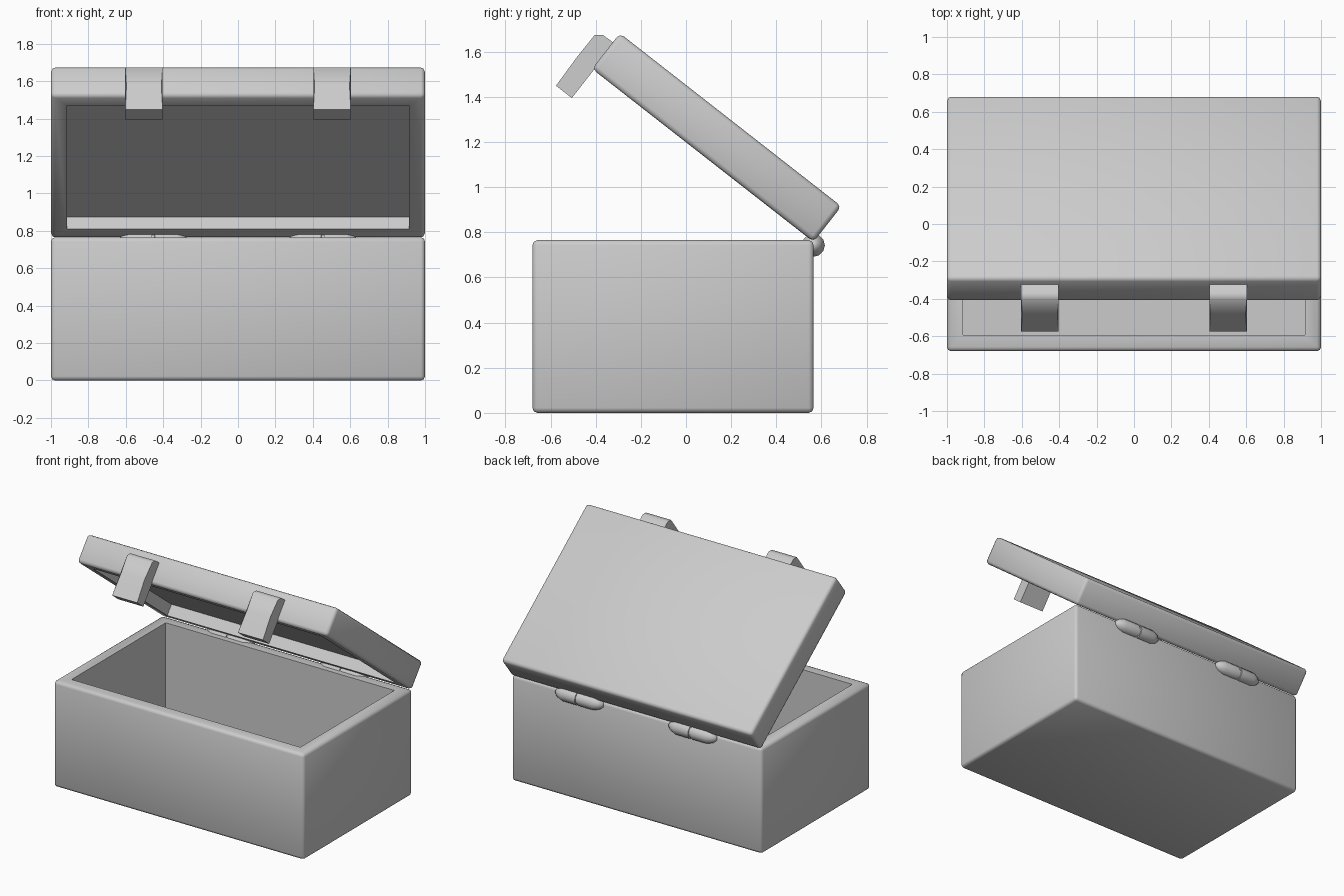
import bpy, bmesh, math
from mathutils import Matrix, Vector

if "Cube" in bpy.data.objects:
    bpy.data.objects.remove(bpy.data.objects["Cube"])

GREY = (0.6, 0.6, 0.6, 1)
mat = bpy.data.materials.new("plain_grey")
mat.use_nodes = True
mat.diffuse_color = GREY
mat.node_tree.nodes["Principled BSDF"].inputs["Base Color"].default_value = GREY

HINGE = Vector((0, 0.565, 0.757))
LID_POSE = Matrix.Translation(HINGE) @ Matrix.Rotation(math.radians(-38), 4, 'X')
DEPTH, WALL, BEVEL = 1.245, 0.112, 0.022


def finish(name, bm, pose=Matrix(), angle=50):
    bmesh.ops.recalc_face_normals(bm, faces=bm.faces)
    mesh = bpy.data.meshes.new(name)
    bm.to_mesh(mesh)
    bm.free()
    mesh.materials.append(mat)
    obj = bpy.data.objects.new(name, mesh)
    bpy.context.collection.objects.link(obj)
    obj.matrix_world = pose
    bpy.ops.object.select_all(action='DESELECT')
    obj.select_set(True)
    bpy.context.view_layer.objects.active = obj
    bpy.ops.object.shade_smooth_by_angle(angle=math.radians(angle))
    return obj


def tray(name, height, recess, opening, pose):
    """Rounded block, hollowed from its top (opening=1) or bottom (-1)."""
    bm = bmesh.new()
    bmesh.ops.create_cube(bm, size=1)
    bmesh.ops.scale(bm, vec=(2, DEPTH, height), verts=bm.verts)
    bmesh.ops.translate(bm, vec=(0, -DEPTH / 2, height / 2), verts=bm.verts)
    bmesh.ops.bevel(bm, geom=bm.edges[:], offset=BEVEL, segments=2,
                    profile=0.5, affect='EDGES')
    mouth = max(bm.faces, key=lambda f: f.calc_center_median().z * opening)
    bmesh.ops.inset_region(bm, faces=[mouth], thickness=WALL - BEVEL)
    # Sink the mouth to form the inner walls and floor
    sunk = bmesh.ops.extrude_discrete_faces(bm, faces=[mouth])["faces"][0]
    bmesh.ops.translate(bm, vec=(0, 0, -recess * opening), verts=sunk.verts)
    return finish(name, bm, pose)


tray("box_body", 0.765, 0.655, 1, Matrix.Translation((0, HINGE.y, 0)))
tray("lid", 0.2, 0.08, -1, LID_POSE)


def clasp(name, x):
    """Latch tab on the lid's front edge, hanging below its rim."""
    outline = [(-1.236, -0.157), (-1.325, -0.157), (-1.33, 0.0),
               (-1.328, 0.125), (-1.30, 0.148), (-1.236, 0.15)]
    bm = bmesh.new()
    side = bm.faces.new([bm.verts.new((x - 0.1, y, z)) for y, z in outline])
    ext = bmesh.ops.extrude_face_region(bm, geom=[side])["geom"]
    bmesh.ops.translate(bm, vec=(0.2, 0, 0),
                        verts=[v for v in ext if isinstance(v, bmesh.types.BMVert)])
    # Narrow the waist slightly
    for v in bm.verts:
        if abs(v.co.z) < 0.01:
            v.co.x = x + (v.co.x - x) * 0.93
    return finish(name, bm, LID_POSE)


def hinge(name, x):
    """Turned barrel with tapered tips and a groove at its middle."""
    half = [(0.19, 0.0), (0.187, 0.016), (0.165, 0.036), (0.125, 0.051),
            (0.008, 0.051), (0.006, 0.045)]
    profile = half + [(-a, r) for a, r in reversed(half)]
    bm = bmesh.new()
    verts = [bm.verts.new((a, 0, r)) for a, r in profile]
    edges = [bm.edges.new(pair) for pair in zip(verts, verts[1:])]
    bmesh.ops.spin(bm, geom=verts + edges, axis=(1, 0, 0), cent=(0, 0, 0),
                   angle=math.tau, steps=12)
    bmesh.ops.remove_doubles(bm, verts=bm.verts, dist=0.0005)
    return finish(name, bm, Matrix.Translation((x, 0.564, 0.742)), 40)


for label, s in (("right", -1), ("left", 1)):
    clasp(label + "_clasp", s * 0.503)
    hinge(label + "_hinge", s * 0.453)
